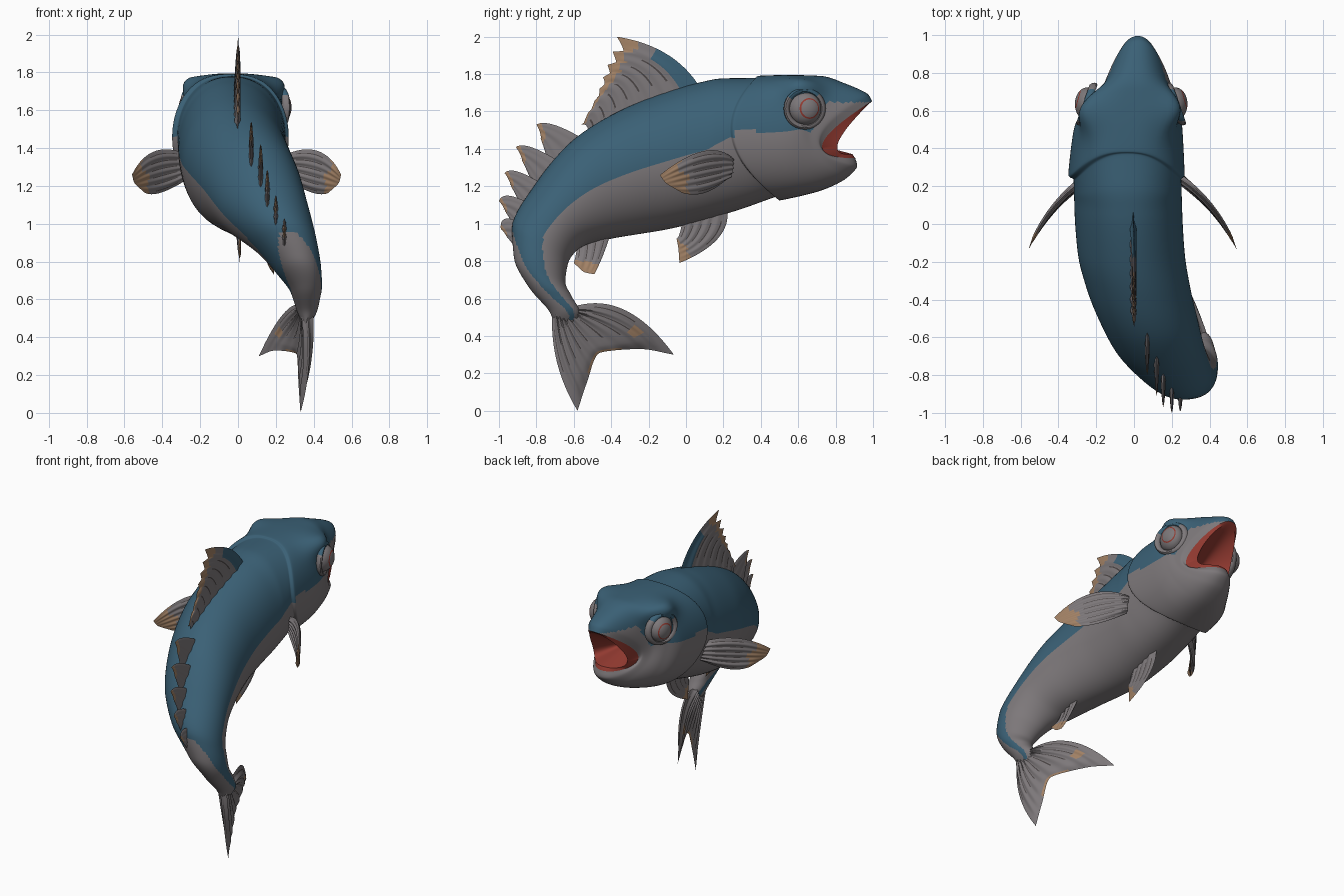
import bpy, bmesh, math
from mathutils import Vector, Matrix

if "Cube" in bpy.data.objects:
    bpy.data.objects.remove(bpy.data.objects["Cube"])


def mat(name, c):
    m = bpy.data.materials.new(name)
    m.diffuse_color = (*c, 1)
    m.use_nodes = True
    m.node_tree.nodes["Principled BSDF"].inputs["Base Color"].default_value = m.diffuse_color
    return m


BLUE = mat("back_blue", (0.043, 0.118, 0.18))
GREY = mat("belly_grey", (0.205, 0.188, 0.195))
RED = mat("mouth_red", (0.29, 0.042, 0.03))
TAN = mat("fin_tan", (0.36, 0.22, 0.13))
DARK = mat("fin_dark", (0.07, 0.06, 0.06))
MATS = [BLUE, GREY, RED, TAN, DARK]


def finish(name, bm, angle=40):
    bmesh.ops.recalc_face_normals(bm, faces=bm.faces)
    me = bpy.data.meshes.new(name)
    bm.to_mesh(me)
    bm.free()
    for m in MATS:
        me.materials.append(m)
    ob = bpy.data.objects.new(name, me)
    bpy.context.collection.objects.link(ob)
    bpy.ops.object.select_all(action='DESELECT')
    ob.select_set(True)
    bpy.context.view_layer.objects.active = ob
    bpy.ops.object.shade_smooth_by_angle(angle=math.radians(angle))
    return ob


def spline(pts, s):
    """Monotone cubic through rows of values, s in 0..len-1."""
    n = len(pts)
    i = min(int(s), n - 2)
    t = s - i
    out = []
    for k in range(len(pts[0])):
        d = [pts[j + 1][k] - pts[j][k] for j in range(n - 1)]

        def tan(j):
            if j == 0 or j == n - 1:
                return d[0] if j == 0 else d[-1]
            a, b = d[j - 1], d[j]
            return 0 if a * b <= 0 else 2 * a * b / (a + b)
        out.append((2*t**3 - 3*t*t + 1) * pts[i][k] + (t**3 - 2*t*t + t) * tan(i)
                   + (3*t*t - 2*t**3) * pts[i + 1][k] + (t**3 - t*t) * tan(i + 1))
    return out


# Body sections: top y, top z, bottom y, bottom z, centre x, half width, side pull, boxiness
SECT = [
    (.995, 1.655, .905, 1.350, .02, .160, -.220, .9),
    (.975, 1.690, .915, 1.310, .02, .180, -.230, .9),
    (.850, 1.750, .860, 1.245, .01, .210, -.195, .85),
    (.720, 1.790, .730, 1.180, -.01, .250, -.120, .78),
    (.550, 1.795, .600, 1.145, -.03, .285, -.060, .75),
    (.385, 1.790, .500, 1.125, -.04, .308, -.180, .8),
    (.370, 1.780, .485, 1.145, -.035, .285, -.190, .85),
    (.200, 1.777, .300, 1.080, -.033, .285, -.080, .9),
    (.050, 1.750, .100, 1.020, -.03, .285, 0, .95),
    (-.20, 1.670, -.10, .970, -.015, .283, 0, 1),
    (-.40, 1.580, -.25, .945, .02, .275, 0, 1),
    (-.60, 1.450, -.40, .920, .075, .260, 0, 1),
    (-.80, 1.220, -.55, .880, .15, .228, 0, 1),
    (-.93, .980, -.63, .790, .255, .165, 0, 1),
    (-.92, .820, -.645, .690, .32, .120, 0, 1),
    (-.84, .660, -.61, .610, .36, .080, 0, 1),
    (-.73, .530, -.57, .530, .365, .050, 0, 1),
    (-.70, .460, -.60, .460, .36, .012, 0, 1),
]
N, SUB = 96, 8


def ring(row, s):
    ty, tz, by, bz, cx, w, pull, p = row
    drop = .075 * max(0, 1 - s / 3)     # mouth corners hang low
    out = []
    for k in range(N):
        t = math.tau * k / N
        c, sn = math.cos(t), math.sin(t)
        v = Vector((cx + w * math.copysign(abs(sn) ** p, sn),
                    (ty + by) / 2 + (ty - by) / 2 * c + pull * sn * sn,
                    (tz + bz) / 2 + (tz - bz) / 2 * c - drop * sn * sn))
        if 1 < s < 5:   # brow swelling over each eye
            g = math.exp(-((v.y - .61) / .11) ** 2 - ((v.z - 1.735) / .075) ** 2)
            g *= min(1, abs(v.x - cx) / .16) ** 2
            v.x += math.copysign(.075 * g, v.x - cx)
            v.z += .022 * g
        out.append(v)
    return out


def body():
    bm = bmesh.new()
    # mouth cavity first, deepest ring to lip, then skin from lip to tail
    inner = ring((.975, 1.638, .890, 1.372, .02, .132, -.12, .9), 0)
    deep = Vector((0, .60, 1.45))
    rings = [(-1, [deep.lerp(v, k) for v in inner]) for k in (.06, .3, .6, .85, 1)]
    total = (len(SECT) - 1) * SUB
    rings += [(j / SUB, ring(spline(SECT, j / SUB), j / SUB)) for j in range(total + 1)]
    vs = [[bm.verts.new(v) for v in r] for _, r in rings]
    for a in range(len(rings) - 1):
        s = rings[a][0]
        for k in range(N):
            q = (k + 1) % N
            f = bm.faces.new((vs[a][k], vs[a][q], vs[a + 1][q], vs[a + 1][k]))
            c = f.calc_center_median()
            frac = (1 - math.cos(math.tau * (k + .5) / N)) / 2
            if s < 0:
                idx = 2
            elif s < 5:   # head: blue cap, dipping behind the eye
                line = 1.495 + min(.155, max(0, c.y - .67) * 1.8)
                idx = 0 if c.z > line else 1
            else:         # flank line, blue leaves the spine near the tail
                top = .5 + max(0, s - 12.5) * .09
                idx = 0 if max(0, s - 13) * .2 < frac < top and s < 16.6 else 1
            f.material_index = idx
    bm.faces.new(vs[0]).material_index = 2
    bm.faces.new(vs[-1]).material_index = 1
    finish("body", bm)


def fin(name, rows, rays, th=.02, tan_from=.85, teeth=0, blue_to=0, patch=None):
    """Ribbed fin through three rows of points: base, middle and outer edge."""
    bm = bmesh.new()
    nu, nv = rays * 8, 16
    m = len(rows[0]) - 1

    def point(u, v):
        if teeth:
            v *= 1 - .13 * ((u * teeth) % 1) * (u < .999)
        a, b, c = (Vector(spline(r, u * m)) for r in rows)
        return a * (1 - v) * (1 - 2*v) + b * 4 * v * (1 - v) + c * v * (2*v - 1)
    grid = [[point(i / nu, j / nv) for j in range(nv + 1)] for i in range(nu + 1)]
    for side in (1, -1):
        vs = []
        for i in range(nu + 1):
            col = []
            for j in range(nv + 1):
                u, v = i / nu, j / nv
                du = grid[min(i + 1, nu)][j] - grid[max(i - 1, 0)][j]
                dv = grid[i][min(j + 1, nv)] - grid[i][max(j - 1, 0)]
                edge = min(1, 8 * u, 8 * (1 - u), 7 * (1 - v))
                rib = .8 + .2 * math.cos(math.tau * rays * u)
                off = du.cross(dv).normalized() * side * th * (1 - .65 * v) * rib * edge
                col.append(bm.verts.new(grid[i][j] + off))
            vs.append(col)
        for i in range(nu):
            for j in range(nv):
                f = bm.faces.new((vs[i][j], vs[i+1][j], vs[i+1][j+1], vs[i][j+1]))
                u, v = (i + .5) / nu, (j + .5) / nv
                spot = patch and patch[0] < u < patch[1] and patch[2] < v < patch[3]
                if u < blue_to and v < .6:
                    f.material_index = 0
                elif spot or v > tan_from + .06 * math.sin(9 * u):
                    f.material_index = 3
                else:
                    groove = i % 8 == 4 and .2 < v < .6 and teeth != 1
                    f.material_index = 4 if groove else 1
    bmesh.ops.remove_doubles(bm, verts=bm.verts, dist=.0004)
    finish(name, bm, 60)


def flat(x, pts):
    return [(x, y, z) for y, z in pts]


body()

# Tall dorsal fin
fin("dorsal_fin", [
    flat(-.005, [(.08, 1.72), (-.15, 1.66), (-.35, 1.57), (-.52, 1.47)]),
    flat(0, [(-.10, 1.905), (-.27, 1.82), (-.40, 1.70), (-.53, 1.52)]),
    flat(0, [(-.37, 2.0), (-.43, 1.83), (-.48, 1.68), (-.56, 1.53)])],
    8, .018, .8, teeth=7, blue_to=.14)

# Row of finlets down the back: x, start, end, tip
for i, (x, a, b, t) in enumerate([
        (.07, (-.56, 1.46), (-.73, 1.28), (-.80, 1.53)),
        (.12, (-.69, 1.34), (-.81, 1.18), (-.91, 1.41)),
        (.155, (-.78, 1.22), (-.87, 1.06), (-.97, 1.27)),
        (.20, (-.84, 1.11), (-.905, .96), (-1.0, 1.12)),
        (.245, (-.89, 1.01), (-.91, .87), (-.99, .97))]):
    A, B, T = (Vector((x, *p)) for p in (a, b, t))
    out = Vector((0, -.03, .035))
    rows = [[A, (A + B) / 2, B],
            [A.lerp(T, .5) + out, ((A + B) / 2).lerp(T, .5), B.lerp(T, .45) - out * .3],
            [T, T.lerp(B, .12), T.lerp(B, .25)]]
    fin(f"finlet_{i + 1}", rows, 3, .014, .78, teeth=1)

# Pectoral fins, mirrored about the slightly offset chest
PECT = [[(.24, .24, 1.36), (.25, .24, 1.30), (.245, .22, 1.24)],
        [(.42, .08, 1.385), (.41, .08, 1.27), (.39, .10, 1.165)],
        [(.545, -.14, 1.26), (.535, -.11, 1.22), (.48, -.02, 1.165)]]
fin("pectoral_fin_right", PECT, 6, .022, .76)
fin("pectoral_fin_left", [[(-x - .015, y, z) for x, y, z in r] for r in PECT], 6, .022, .76)

# Belly fins
fin("pelvic_fin", [
    flat(0, [(.22, 1.08), (.10, 1.05), (-.02, 1.01)]),
    flat(.005, [(.17, .92), (.05, .925), (-.035, .945)]),
    flat(.01, [(-.035, .79), (-.04, .86), (-.05, .92)])], 5, .018, .84)
fin("anal_fin", [
    flat(.12, [(-.40, .96), (-.50, .93), (-.58, .89)]),
    flat(.15, [(-.44, .84), (-.51, .83), (-.59, .83)]),
    flat(.19, [(-.49, .73), (-.54, .74), (-.60, .79)])], 4, .018, .72)

# Forked tail fin
fin("tail_fin", [
    [(.36, -.59, .56), (.36, -.62, .54), (.365, -.65, .53), (.365, -.68, .53), (.365, -.715, .54)],
    [(.25, -.32, .535), (.28, -.38, .44), (.34, -.55, .40), (.36, -.62, .32), (.375, -.69, .26)],
    [(.11, -.065, .30), (.20, -.25, .33), (.31, -.46, .31), (.32, -.53, .15), (.33, -.58, 0)]],
    9, .035, .97, patch=(.1, .22, .62, .78))


# Eyes with a thin red ring, set in a socket rim on each side
def eye(name, loc, scale, turn):
    bm = bmesh.new()
    bmesh.ops.create_uvsphere(bm, u_segments=40, v_segments=60, radius=1)
    for f in bm.faces:
        ang = math.degrees(math.acos(max(-1, min(1, f.calc_center_median().normalized().z))))
        f.material_index = 2 if 33 < ang < 39 else 1
    bm.transform(turn)
    bm.transform(Matrix.Translation(loc) @ Matrix.Diagonal((*scale, 1)))
    finish(name, bm)


for side, label in ((1, "right"), (-1, "left")):
    cx = -.015
    axis = Vector((side, .38, .02)).normalized()
    turn = Vector((0, 0, 1)).rotation_difference(axis).to_matrix().to_4x4()
    eye(f"eye_{label}", (cx + side * .232, .635, 1.615), (.066, .088, .088), turn)
    bm = bmesh.new()
    nu, nv = 40, 10
    vs = []
    for i in range(nu):
        a = math.tau * i / nu
        vs.append([])
        for j in range(nv):
            b = math.tau * j / nv
            r = .097 + .016 * math.cos(b)
            y = r * math.cos(a)
            vs[-1].append(bm.verts.new((cx + side * (.235 - .35 * y + .022 * math.sin(b)),
                                        .635 + y, 1.615 + r * math.sin(a))))
    for i in range(nu):
        for j in range(nv):
            p, q = (i + 1) % nu, (j + 1) % nv
            f = bm.faces.new((vs[i][j], vs[p][j], vs[p][q], vs[i][q]))
            f.material_index = 0 if math.sin(math.tau * i / nu) > .6 else 1
    finish(f"eye_socket_{label}", bm)
